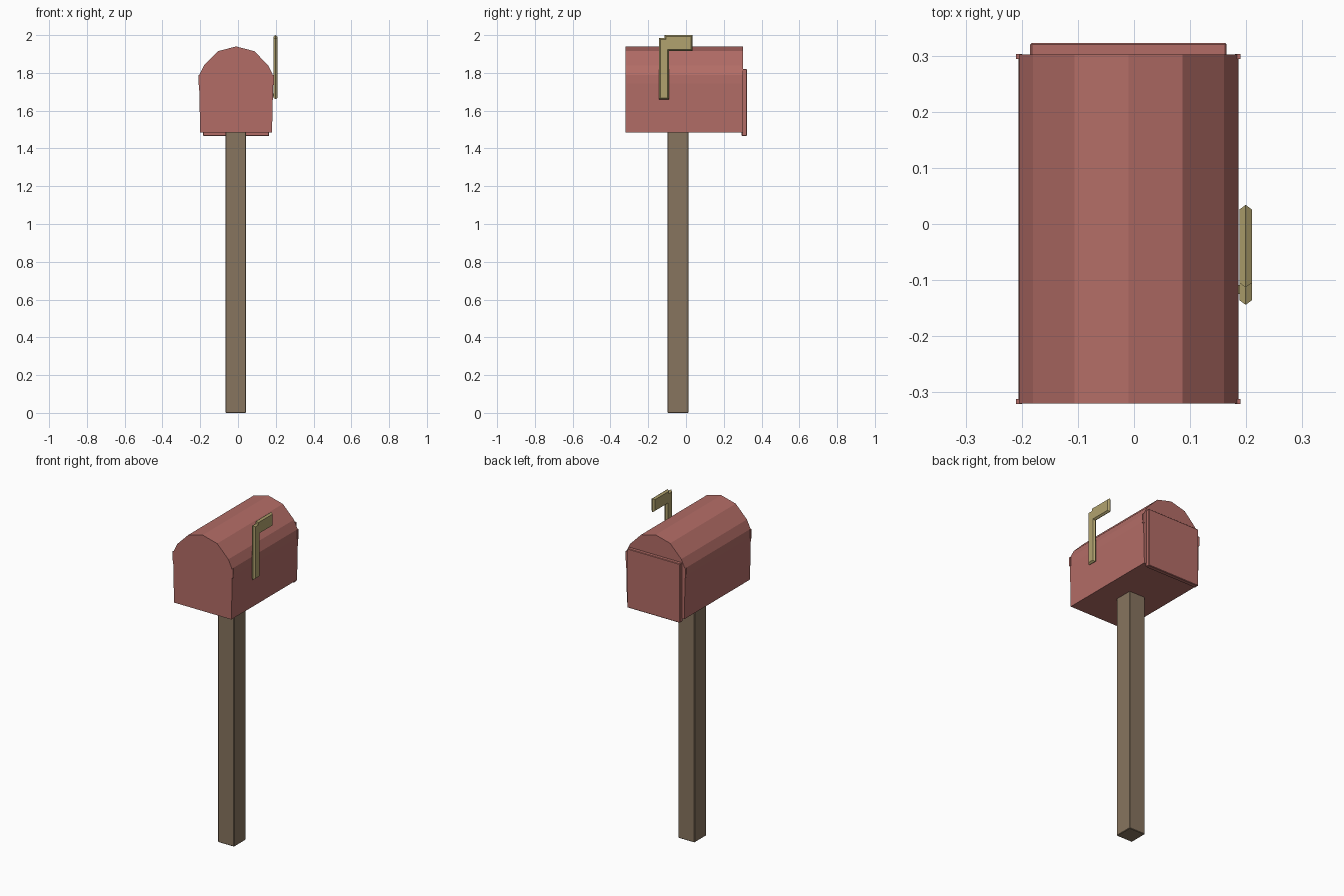
import bpy, bmesh
from mathutils import Vector

if "Cube" in bpy.data.objects:
    bpy.data.objects.remove(bpy.data.objects["Cube"])


def material(name, rgb):
    m = bpy.data.materials.new(name)
    m.diffuse_color = (*rgb, 1)
    m.use_nodes = True
    m.node_tree.nodes["Principled BSDF"].inputs["Base Color"].default_value = m.diffuse_color
    return m


RED = material("faded red", (0.45, 0.152, 0.134))
WOOD = material("brown wood", (0.242, 0.176, 0.114))
YELLOW = material("dull yellow", (0.44, 0.365, 0.157))


def loft(name, rings, mat):
    """Join equal-length rings of points into one closed solid."""
    bm = bmesh.new()
    loops = [[bm.verts.new(p) for p in ring] for ring in rings]
    n = len(loops[0])
    for a, b in zip(loops, loops[1:]):
        for i in range(n):
            j = (i + 1) % n
            bm.faces.new((a[i], a[j], b[j], b[i]))
    bm.faces.new(loops[0])
    bm.faces.new(loops[-1])
    bmesh.ops.recalc_face_normals(bm, faces=bm.faces)
    mesh = bpy.data.meshes.new(name)
    bm.to_mesh(mesh)
    bm.free()
    mesh.materials.append(mat)
    obj = bpy.data.objects.new(name, mesh)
    bpy.context.collection.objects.link(obj)
    return obj


def box(name, x0, x1, y0, y1, z0, z1, mat, bevel=0.0):
    ring = [(x0, y0), (x1, y0), (x1, y1), (x0, y1)]
    obj = loft(name, [[(x, y, z) for x, y in ring] for z in (z0, z1)], mat)
    if bevel:
        mod = obj.modifiers.new("edge", 'BEVEL')
        mod.width, mod.segments = bevel, 1
    return obj


def inset(points, d):
    """Move a counter-clockwise outline inwards by d."""
    pts = [Vector(p) for p in points]
    out = []
    for i, p in enumerate(pts):
        e0 = (p - pts[i - 1]).normalized()
        e1 = (pts[(i + 1) % len(pts)] - p).normalized()
        n0, n1 = Vector((-e0.y, e0.x)), Vector((-e1.y, e1.x))
        out.append(p + (n0 + n1) * d / (1 + n0.dot(n1)))
    return out


# Post
box("post", -0.066, 0.042, -0.097, 0.014, 0, 1.49, WOOD, 0.003)

# Box with a faceted arched roof, swelling slightly at the spring line
CX = -0.01
half = [(0.19, 1.485), (0.196, 1.745), (0.194, 1.79), (0.17, 1.84), (0.096, 1.915)]
profile = [(CX + x, z) for x, z in half] + [(CX, 1.94)]
profile += [(CX - x, z) for x, z in reversed(half)]
loft("mailbox_body", [[(x, y, z) for x, z in profile] for y in (-0.32, 0.302)], RED)

# Thin lips at both ends of the spring line
for side in (-1, 1):
    for label, y in (("front", -0.321), ("back", 0.294)):
        x = CX + side * 0.195
        box(f"{label}_lip", x - 0.005, x + 0.005, y, y + 0.009, 1.735, 1.79, RED)

# Flat door on the back
box("door", -0.185, 0.165, 0.295, 0.323, 1.466, 1.82, RED, 0.003)

# Signal flag: arm and flag in one outline with pointed edges
outline = [(-0.144, 1.66), (-0.09, 1.66), (-0.09, 1.917), (0.034, 1.917),
           (0.034, 2.0), (-0.113, 2.0), (-0.113, 1.986), (-0.144, 1.986)]
inner = inset(outline, 0.008)
loft("signal_flag", [[(x, p[0], p[1]) for p in ring] for x, ring in
                     ((0.188, inner), (0.199, outline), (0.21, inner))], YELLOW)

# Pivot pin joining the flag to the box
box("flag_pin", 0.175, 0.192, -0.125, -0.109, 1.675, 1.691, YELLOW)
